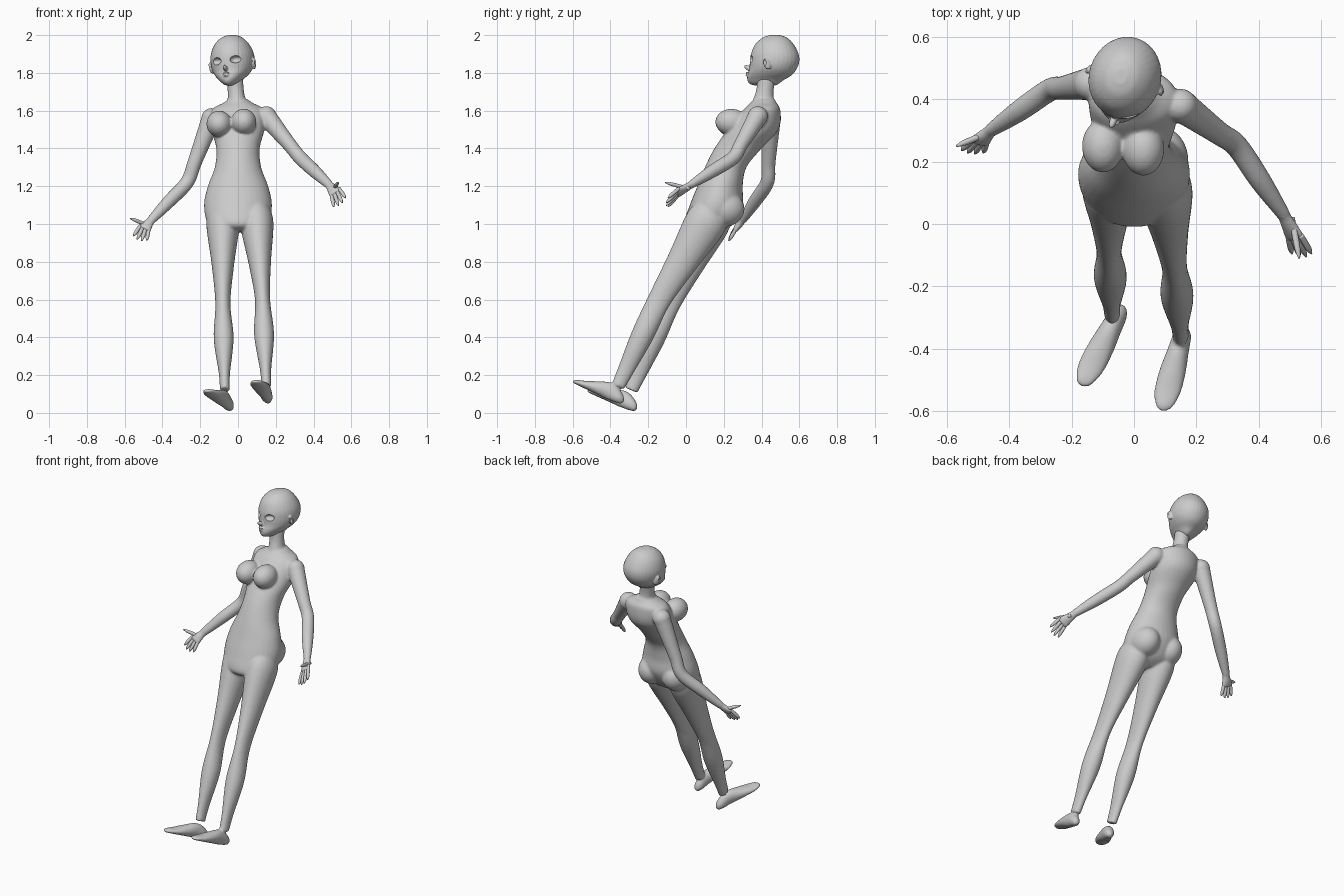
import bpy, bmesh, math
from mathutils import Vector, Matrix, Euler

if "Cube" in bpy.data.objects:
    bpy.data.objects.remove(bpy.data.objects["Cube"])

grey = (.6, .6, .6, 1)
skin = bpy.data.materials.new("plain grey")
skin.use_nodes = True
skin.diffuse_color = grey
skin.node_tree.nodes["Principled BSDF"].inputs["Base Color"].default_value = grey


def finish(name, bm):
    bmesh.ops.recalc_face_normals(bm, faces=bm.faces)
    mesh = bpy.data.meshes.new(name)
    bm.to_mesh(mesh)
    bm.free()
    mesh.materials.append(skin)
    mesh.shade_smooth()
    obj = bpy.data.objects.new(name, mesh)
    bpy.context.collection.objects.link(obj)
    return obj


def refine(rows, steps=5):
    """Catmull-Rom smoothing of a list of number rows."""
    rows = [Vector(row) for row in rows]
    padded = [rows[0]] + rows + [rows[-1]]
    out = []
    for a, b, c, d in zip(padded, padded[1:], padded[2:], padded[3:]):
        for k in range(steps):
            t = k / steps
            bend = a * 2 - b * 5 + c * 4 - d
            twist = b * 3 - a - c * 3 + d
            out.append(b + (c - a) * (t / 2) + bend * (t * t / 2) + twist * (t ** 3 / 2))
    return out + [rows[-1]]


def loft(name, rings, sides=32):
    """Skin rings given as (centre, half axis, half axis)."""
    bm = bmesh.new()
    loops = []
    for centre, u, v in rings:
        angles = [math.tau * i / sides for i in range(sides)]
        loops.append([bm.verts.new(centre + u * math.cos(a) + v * math.sin(a)) for a in angles])
    for low, high in zip(loops, loops[1:]):
        for i in range(sides):
            j = (i + 1) % sides
            bm.faces.new((low[i], low[j], high[j], high[i]))
    bm.faces.new(loops[0])
    bm.faces.new(loops[-1])
    return finish(name, bm)


def slices(name, rows):
    """Level slices: height, half width, front, back."""
    return loft(name, [(Vector((0, (front + back) / 2, z)), Vector((width, 0, 0)),
                        Vector((0, (back - front) / 2, 0)))
                       for z, width, front, back in refine(rows)])


def along(joints, t):
    """Point on a chain of joints; whole values of t are the joints."""
    i = min(max(int(t), 0), len(joints) - 2)
    return joints[i].lerp(joints[i + 1], t - i)


def limb(name, joints, profile, across, lift=0):
    """Elliptical limb: profile rows are (t, half width, half thickness)."""
    rows = refine([(*along(joints, t) + Vector((0, 0, lift * h)), w, h) for t, w, h in profile])
    points = [Vector(row[:3]) for row in rows]
    rings = []
    for i, row in enumerate(rows):
        ahead = (points[min(i + 1, len(rows) - 1)] - points[max(i - 1, 0)]).normalized()
        side = (across - ahead * across.dot(ahead)).normalized()
        rings.append((points[i], side * row[3], side.cross(ahead) * row[4]))
    return loft(name, rings)


def ball(name, centre, radii, turn=(0, 0, 0)):
    bm = bmesh.new()
    place = Matrix.LocRotScale(Vector(centre), Euler(turn), Vector(radii))
    bmesh.ops.create_uvsphere(bm, u_segments=32, v_segments=20, radius=1, matrix=place)
    return finish(name, bm)


def apply(obj, kind, **settings):
    bpy.ops.object.select_all(action='DESELECT')
    obj.select_set(True)
    bpy.context.view_layer.objects.active = obj
    modifier = obj.modifiers.new(kind, kind)
    for key, value in settings.items():
        setattr(modifier, key, value)
    bpy.ops.object.modifier_apply(modifier=modifier.name)


def blend(name, parts, voxel, rounds):
    """Fuse overlapping parts into one soft skin."""
    bpy.ops.object.select_all(action='DESELECT')
    for part in parts:
        part.select_set(True)
    bpy.context.view_layer.objects.active = parts[0]
    bpy.ops.object.join()
    whole = parts[0]
    whole.name = name
    apply(whole, 'REMESH', mode='VOXEL', voxel_size=voxel)
    apply(whole, 'SMOOTH', factor=.5, iterations=rounds)
    whole.data.shade_smooth()
    return whole


# Joint positions of each side of the pose
pose = {
    "right": dict(
        hip=(-.08, .12, 1), knee=(-.08, -.09, .58), ankle=(-.07, -.29, .12),
        heel=(-.04, -.27, 0), toe=(-.17, -.52, .11),
        shoulder=(-.14, .45, 1.56), elbow=(-.27, .43, 1.22), wrist=(-.46, .3, 1.02),
        knuckle=(-.5, .26, .97), fingertip=(-.52, .23, .92), thumb=(-.57, .25, 1.03),
        spread=(-.9, .1, .3), breast=(-.1, .25, 1.53), seat=(-.08, .2, 1.08)),
    "left": dict(
        hip=(.1, .1, 1), knee=(.13, -.14, .6), ankle=(.15, -.36, .14),
        heel=(.16, -.34, .04), toe=(.09, -.6, .16),
        shoulder=(.15, .38, 1.57), elbow=(.33, .25, 1.35), wrist=(.48, .03, 1.21),
        knuckle=(.52, -.05, 1.16), fingertip=(.54, -.1, 1.11), thumb=(.53, -.11, 1.22),
        spread=(.8, 0, .6), breast=(.03, .24, 1.54), seat=(.09, .2, 1.08))}

# Shared profiles along the joints
leg_profile = [(-.2, .07, .09), (0, .088, .11), (.5, .06, .083), (1, .04, .062),
               (1.4, .053, .06), (1.8, .03, .044), (2, .026, .036)]
arm_profile = [(0, .053, .053), (.3, .046, .046), (.7, .038, .038), (1, .037, .037),
               (1.5, .035, .035), (2, .024, .021)]
foot_profile = [(0, .012, .012), (.06, .028, .03), (.25, .034, .045), (.5, .042, .034),
                (.75, .043, .02), (.93, .03, .012), (1, .01, .006)]
palm_profile = [(-.1, .02, .018), (.4, .028, .019), (.8, .037, .016), (1, .034, .012)]
digit_profile = [(-.3, .009, .009), (.2, .01, .01), (.7, .009, .009), (1, .003, .003)]

# Torso and neck
body = [slices("torso", [
    (.96, .1, .04, .17), (1, .16, -.01, .24), (1.1, .18, .02, .3), (1.2, .16, .06, .3),
    (1.3, .123, .1, .32), (1.4, .115, .15, .4), (1.5, .14, .22, .49), (1.6, .14, .3, .5),
    (1.64, .08, .34, .48), (1.66, .05, .36, .47)])]
neck = [Vector((0, .4, 1.57)), Vector((-.02, .43, 1.8))]
rightward = Vector((1, 0, 0))
body.append(limb("neck", neck, [(0, .08, .07), (.35, .05, .056), (.6, .043, .046), (1, .045, .05)],
                 rightward))

# Both sides: bust, seat, legs, feet, arms and hands
for side, marks in pose.items():
    at = {joint: Vector(place) for joint, place in marks.items()}
    body += [
        ball(side + "_breast", at["breast"], (.067, .085, .07)),
        ball(side + "_buttock", at["seat"], (.085, .11, .095)),
        ball(side + "_shoulder", at["shoulder"], (.054, .054, .054)),
        limb(side + "_leg", [at["hip"], at["knee"], at["ankle"]], leg_profile, rightward),
        limb(side + "_foot", [at["heel"], at["toe"]], foot_profile, rightward, lift=1),
        limb(side + "_arm", [at["shoulder"], at["elbow"], at["wrist"]], arm_profile, at["spread"]),
        limb(side + "_palm", [at["wrist"], at["knuckle"]], palm_profile, at["spread"])]
    for i, name in enumerate(("little", "ring", "middle", "index")):
        shift = at["spread"] * (i - 1.5)
        drop = (at["fingertip"] - at["knuckle"]) * (.1 if name in ("ring", "middle") else -.1)
        limb(f"{side}_{name}_finger", [at["knuckle"] + shift * .019, at["fingertip"] + shift * .026 + drop],
             digit_profile, at["spread"])
    thumb_root = at["wrist"].lerp(at["knuckle"], .5) + at["spread"] * .015
    limb(side + "_thumb", [thumb_root, at["thumb"]], digit_profile, Vector((0, 0, 1)))
blend("body", body, .0065, 9)

# Head, built facing forward about its own centre
head = [slices("skull", [
    (.133, .02, -.02, .03), (.12, .055, -.06, .07), (.085, .09, -.1, .105), (.035, .112, -.122, .132),
    (-.01, .115, -.128, .136), (-.05, .106, -.13, .12), (-.08, .086, -.14, .095),
    (-.105, .06, -.142, .055), (-.125, .038, -.13, .03), (-.135, .015, -.1, .01)]),
    ball("nose", (0, -.138, -.043), (.012, .028, .013), (-.5, 0, 0)),
    ball("upper_lip", (0, -.139, -.069), (.019, .014, .006)),
    ball("lower_lip", (0, -.139, -.081), (.016, .014, .006))]
for s in (-1, 1):
    head.append(ball("ear", (s * .118, 0, -.03), (.01, .019, .032), (.35, 0, s * .5)))
head = blend("head", head, .004, 3)

# Hollow eye sockets and ear bowls
hollows = [((.056, -.118, 0), (.032, .032, .02)), ((.131, -.01, -.026), (.008, .009, .017))]
for s in (-1, 1):
    for (x, y, z), size in hollows:
        cutter = ball("hollow_cutter", (s * x, y, z), size)
        cutter.hide_render = True
        apply(head, 'BOOLEAN', object=cutter, operation='DIFFERENCE', solver='EXACT')
        bpy.data.objects.remove(cutter)
bpy.ops.object.shade_smooth_by_angle(angle=math.radians(40))
head.location = (-.03, .465, 1.867)
head.rotation_euler = (0, math.radians(-6), math.radians(-17))
